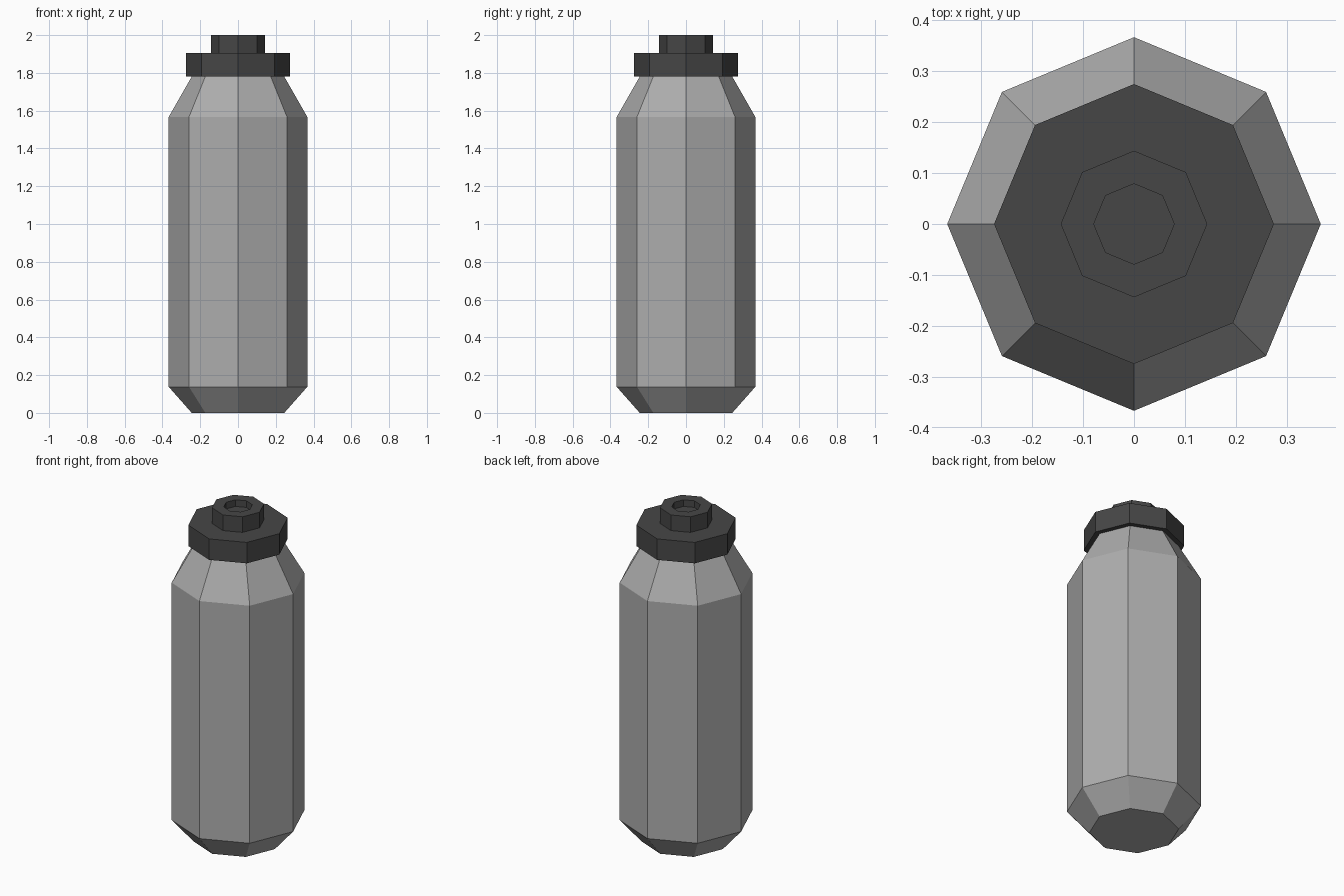
import bpy
import bmesh
import math

cube = bpy.data.objects.get("Cube")
if cube:
    bpy.data.objects.remove(cube, do_unlink=True)

SIDES = 8


def make_material(name, rgb):
    mat = bpy.data.materials.new(name)
    mat.use_nodes = True
    mat.diffuse_color = (*rgb, 1)
    bsdf = next(n for n in mat.node_tree.nodes if n.type == 'BSDF_PRINCIPLED')
    bsdf.inputs["Base Color"].default_value = (*rgb, 1)
    return mat


def lathe(name, profile, mat):
    """Closed flat-sided solid from (radius, height) rings, bottom to top."""
    bm = bmesh.new()
    rings = []
    for r, z in profile:
        rings.append([bm.verts.new((r * math.cos(a), r * math.sin(a), z))
                      for a in (2 * math.pi * i / SIDES for i in range(SIDES))])
    for low, high in zip(rings, rings[1:]):
        for i in range(SIDES):
            j = (i + 1) % SIDES
            bm.faces.new((low[i], low[j], high[j], high[i]))
    bm.faces.new(rings[0][::-1])
    bm.faces.new(rings[-1])
    bmesh.ops.recalc_face_normals(bm, faces=bm.faces)
    mesh = bpy.data.meshes.new(name)
    bm.to_mesh(mesh)
    bm.free()
    mesh.materials.append(mat)
    obj = bpy.data.objects.new(name, mesh)
    bpy.context.collection.objects.link(obj)
    return obj


grey = make_material("light grey", (0.42, 0.42, 0.42))
dark = make_material("dark grey", (0.062, 0.062, 0.062))

# Bottle with tapered base and shoulder
lathe("bottle_body", [(0.245, 0), (0.367, 0.138), (0.367, 1.567), (0.245, 1.78)], grey)

# Wide screw cap
lathe("cap", [(0.275, 1.78), (0.275, 1.906)], dark)

# Spout with a recessed opening
lathe("spout", [(0.144, 1.906), (0.144, 2.0), (0.079, 2.0), (0.079, 1.96)], dark)
